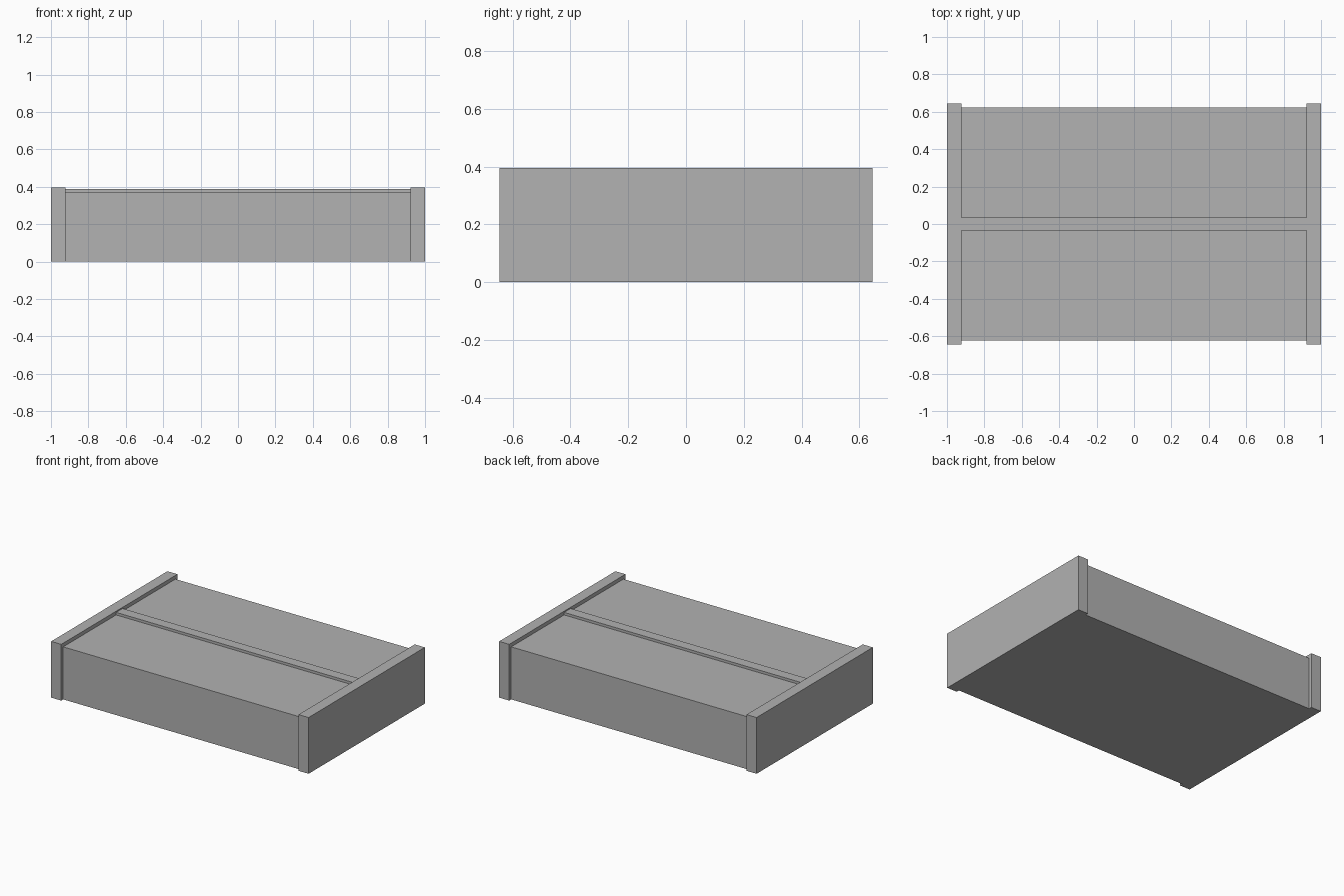
import bpy

old = bpy.data.objects.get("Cube")
if old:
    bpy.data.objects.remove(old, do_unlink=True)

# Single plain grey
GREY = (0.445, 0.445, 0.445, 1.0)
grey = bpy.data.materials.new("plain_grey")
grey.use_nodes = True
grey.diffuse_color = GREY
grey.node_tree.nodes["Principled BSDF"].inputs["Base Color"].default_value = GREY

END_X, INNER_X = 1.0, 0.922
END_Y, BODY_Y, RIDGE_Y = 0.645, 0.623, 0.036
END_Z, RIDGE_Z, BODY_Z = 0.395, 0.387, 0.369


def extrude_along_x(name, half_profile, x0, x1):
    """Mirror a (y, z) half profile across y = 0 and extrude it from x0 to x1."""
    profile = half_profile + [(-y, z) for y, z in reversed(half_profile)]
    n = len(profile)
    verts = [(x, y, z) for x in (x0, x1) for y, z in profile]
    faces = [tuple(reversed(range(n))), tuple(range(n, 2 * n))]
    faces += [(i, (i + 1) % n, n + (i + 1) % n, n + i) for i in range(n)]
    mesh = bpy.data.meshes.new(name)
    mesh.from_pydata(verts, [], faces)
    mesh.materials.append(grey)
    obj = bpy.data.objects.new(name, mesh)
    bpy.context.collection.objects.link(obj)
    return obj


# Body block with a low raised ridge across the middle of its top
extrude_along_x("body_with_centre_ridge",
                [(BODY_Y, 0), (BODY_Y, BODY_Z), (RIDGE_Y, BODY_Z), (RIDGE_Y, RIDGE_Z)],
                -INNER_X, INNER_X)

# Slightly larger plates closing both ends
plate = [(END_Y, 0), (END_Y, END_Z)]
extrude_along_x("left_end_plate", plate, INNER_X, END_X)
extrude_along_x("right_end_plate", plate, -END_X, -INNER_X)
